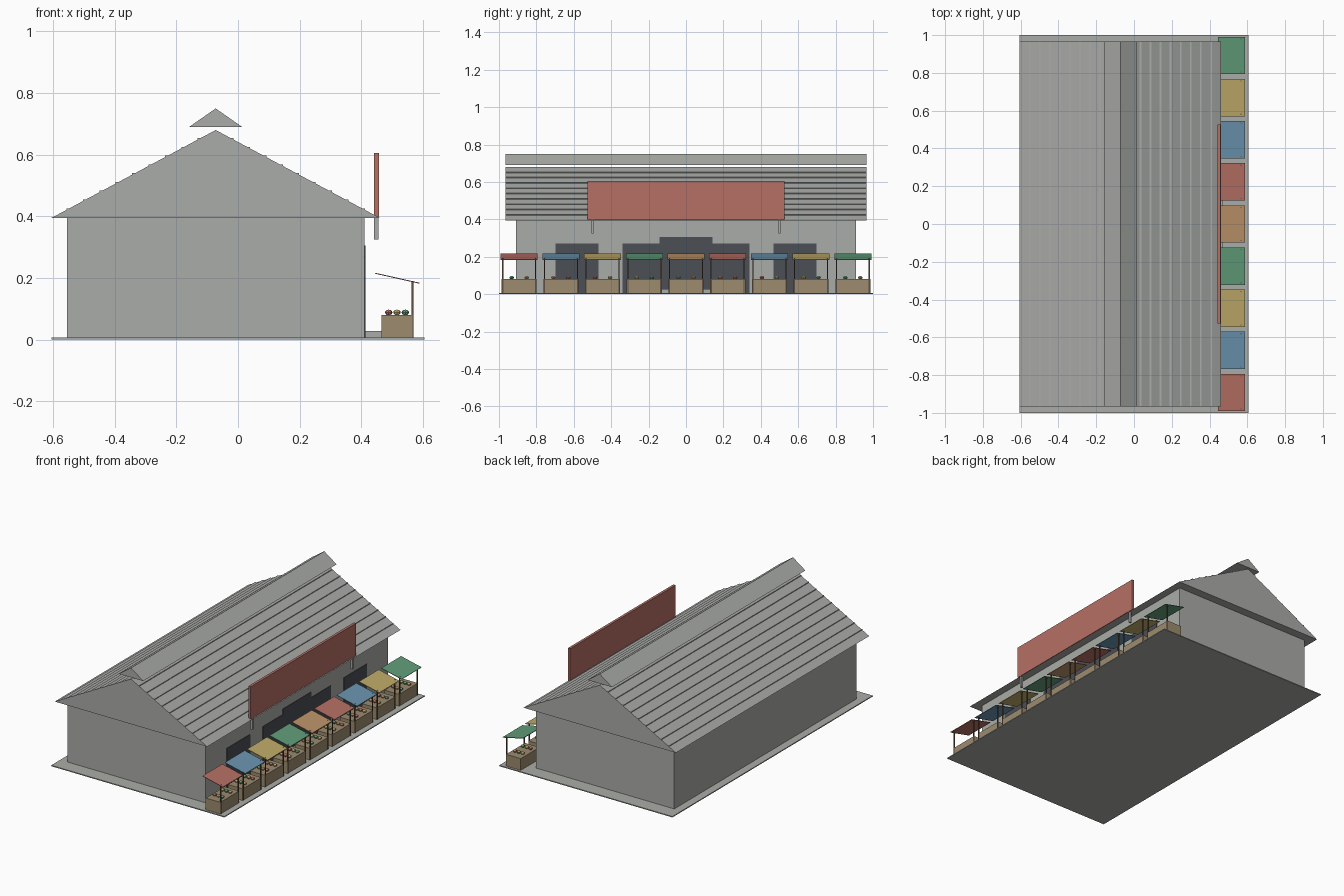
import bpy, bmesh, math
from mathutils import Matrix, Vector

cube = bpy.data.objects.get("Cube")
if cube:
    bpy.data.objects.remove(cube, do_unlink=True)


def material(name, *rgb):
    linear = [((c / 255 + 0.055) / 1.055) ** 2.4 for c in rgb] + [1.0]
    m = bpy.data.materials.new(name)
    m.use_nodes = True
    m.diffuse_color = linear
    m.node_tree.nodes["Principled BSDF"].inputs["Base Color"].default_value = linear
    return m


GREY = material("concrete grey", 170, 172, 168)
DARK = material("charcoal", 75, 78, 84)
WOOD = material("tan wood", 156, 139, 110)
POST = material("dark wood", 98, 80, 64)
RED = material("brick red", 182, 112, 101)
BLUE = material("dusty blue", 106, 147, 174)
YELLOW = material("straw yellow", 190, 170, 105)
GREEN = material("leaf green", 97, 156, 121)
ORANGE = material("soft orange", 190, 147, 106)
CLOTH = [RED, BLUE, YELLOW, GREEN, ORANGE]
PRODUCE = [RED, YELLOW, GREEN, ORANGE]


def finish(name, bm, mat):
    bmesh.ops.recalc_face_normals(bm, faces=bm.faces)
    mesh = bpy.data.meshes.new(name)
    bm.to_mesh(mesh)
    bm.free()
    mesh.materials.append(mat)
    ob = bpy.data.objects.new(name, mesh)
    bpy.context.collection.objects.link(ob)
    return ob


def box(name, x, y, z, mat):
    """Box from (min, max) pairs."""
    bm = bmesh.new()
    size = [b - a for a, b in (x, y, z)]
    mid = [(a + b) / 2 for a, b in (x, y, z)]
    bmesh.ops.create_cube(bm, size=1, matrix=Matrix.Translation(mid) @ Matrix.Diagonal(size + [1]))
    return finish(name, bm, mat)


def gable(name, x0, x1, z0, z1, half, mat):
    """Triangular prism running along y."""
    bm = bmesh.new()
    profile = [(x0, z0), (x1, z0), ((x0 + x1) / 2, z1)]
    face = bm.faces.new([bm.verts.new((x, -half, z)) for x, z in profile])
    side = bmesh.ops.extrude_face_region(bm, geom=[face])
    moved = [v for v in side["geom"] if isinstance(v, bmesh.types.BMVert)]
    bmesh.ops.translate(bm, verts=moved, vec=(0, 2 * half, 0))
    return finish(name, bm, mat)


# Ground slab, hall and roof
BASE, EAVE, TOP, ROOF_Y = 0.006, 0.395, 0.68, 0.965
LEFT, RIGHT = -0.605, 0.46
RIDGE = (LEFT + RIGHT) / 2
box("ground_slab", (-0.605, 0.605), (-1, 1), (0, BASE), GREY)
box("hall_walls", (-0.555, 0.41), (-0.91, 0.91), (BASE, EAVE), GREY)
gable("roof", LEFT, RIGHT, EAVE, TOP, ROOF_Y, GREY)
gable("ridge_cap", RIDGE - 0.086, RIDGE + 0.086, 0.69, 0.75, ROOF_Y, GREY)

# Battens along both slopes
for side in (-1, 1):
    for i in range(1, 10):
        t = i / 10
        x = RIDGE + side * (RIGHT - RIDGE) * t
        z = TOP + (EAVE - TOP) * t
        box("roof_batten", (x - 0.005, x + 0.005), (-ROOF_Y, ROOF_Y), (z - 0.0025, z + 0.0025), GREY)

# Doorways and step on the market side
for y, half, top in ((0, 0.143, 0.305), (-0.24, 0.1, 0.27), (0.24, 0.1, 0.27),
                     (-0.583, 0.116, 0.27), (0.583, 0.116, 0.27)):
    box("doorway", (0.408, 0.413), (y - half, y + half), (BASE, top), DARK)
box("door_step", (0.41, 0.47), (-0.16, 0.16), (BASE, 0.028), GREY)

# Blank signboard and its supports
box("signboard", (0.441, 0.457), (-0.527, 0.527), (0.4, 0.605), RED)
for y in (-0.5, 0.5):
    box("sign_support", (0.442, 0.456), (y - 0.006, y + 0.006), (0.325, 0.402), GREY)


def awning(y, mat):
    bm = bmesh.new()
    run, drop = 0.143, 0.032
    place = Matrix.Translation((0.517, y, 0.199)) @ Matrix.Rotation(math.atan2(drop, run), 4, 'Y')
    size = Matrix.Diagonal((math.hypot(run, drop), 0.198, 0.003, 1))
    bmesh.ops.create_cube(bm, size=1, matrix=place @ size)
    finish("awning", bm, mat)


def fruit(x, y, mat):
    bm = bmesh.new()
    place = Matrix.Translation((x, y, 0.088)) @ Matrix.Diagonal((1, 1, 0.75, 1))
    bmesh.ops.create_uvsphere(bm, u_segments=8, v_segments=6, radius=0.012, matrix=place)
    finish("produce", bm, mat)


# Row of market stalls
for i in range(9):
    y = (i - 4) * 0.223
    box("stall_counter", (0.465, 0.567), (y - 0.094, y + 0.094), (BASE, 0.08), WOOD)
    awning(y, CLOTH[i % 5])
    for j, s in enumerate((-1, 1)):
        py = y + s * 0.088
        box("awning_post", (0.563, 0.569), (py - 0.003, py + 0.003), (BASE, 0.19), POST)
        for k in range(3):
            fruit(0.489 + 0.027 * k, y + s * 0.04, PRODUCE[(i + j + k) % 4])
